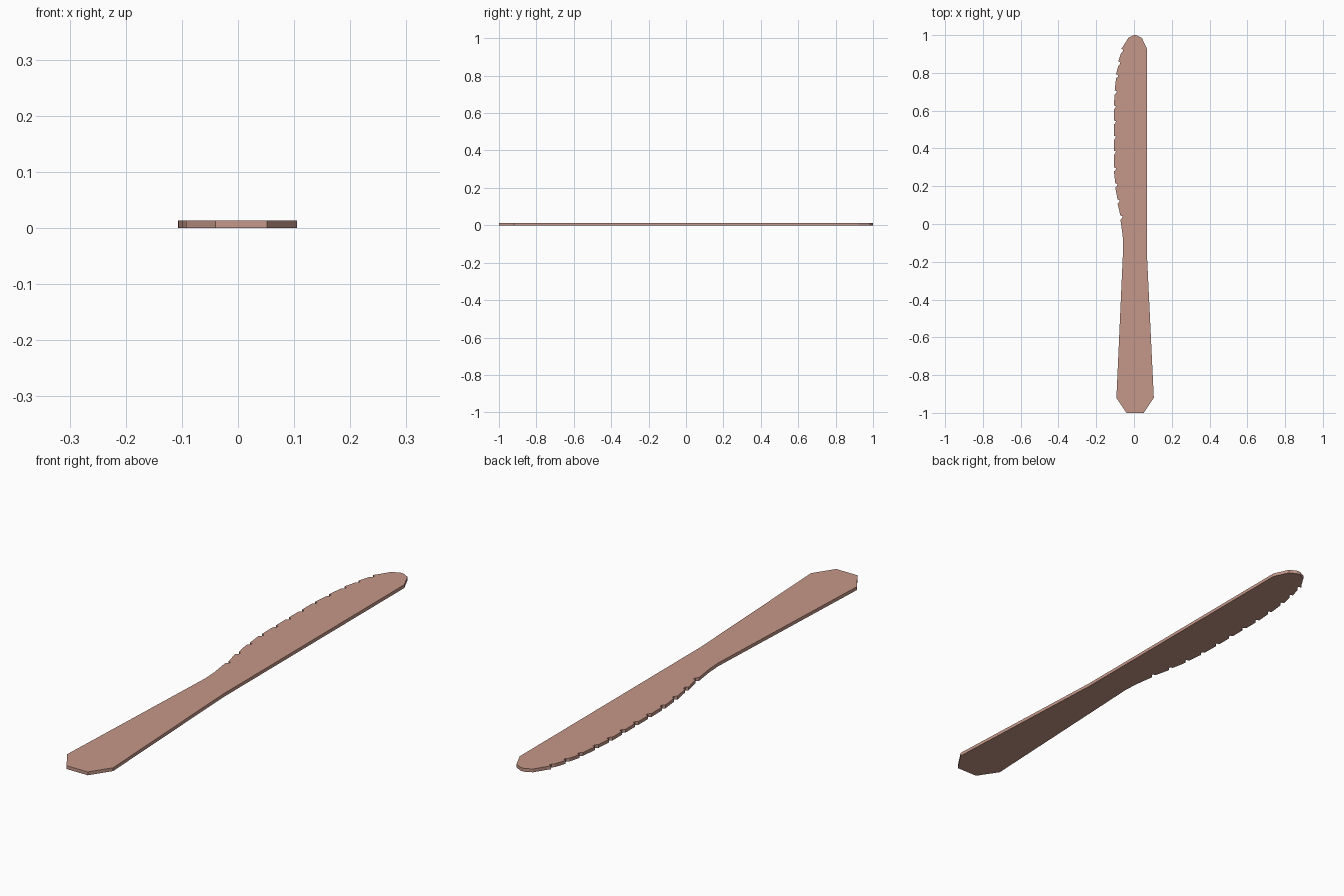
import bpy, bmesh

if "Cube" in bpy.data.objects:
    bpy.data.objects.remove(bpy.data.objects["Cube"])

THICK = 0.013

# blade spine, rounded tip and handle butt (counter-clockwise, from the butt)
outline = [(-0.04, -1.0), (0.052, -1.0), (0.105, -0.92), (0.07, -0.19),
           (0.07, 0.925), (0.042, 0.985), (0.015, 0.999), (0.0, 1.0),
           (-0.03, 0.985), (-0.058, 0.94)]

# serrated cutting edge: one small notch per tooth, tip to neck
teeth = [(-0.068, 0.92), (-0.083, 0.852), (-0.095, 0.785), (-0.102, 0.70),
         (-0.107, 0.62), (-0.107, 0.54), (-0.107, 0.46), (-0.107, 0.38),
         (-0.106, 0.292), (-0.099, 0.207), (-0.087, 0.122), (-0.072, 0.037)]
for x, y in teeth:
    outline += [(x, y + 0.008), (x + 0.011, y + 0.004),
                (x + 0.009, y - 0.006), (x, y - 0.014)]

# narrow neck and flared handle
outline += [(-0.06, -0.06), (-0.057, -0.12), (-0.093, -0.92)]

# extrude the flat profile upward
bm = bmesh.new()
face = bm.faces.new([bm.verts.new((x, y, 0)) for x, y in outline])
ext = bmesh.ops.extrude_face_region(bm, geom=[face])
top = [g for g in ext["geom"] if isinstance(g, bmesh.types.BMVert)]
bmesh.ops.translate(bm, vec=(0, 0, THICK), verts=top)
bmesh.ops.recalc_face_normals(bm, faces=bm.faces[:])

mesh = bpy.data.meshes.new("knife")
bm.to_mesh(mesh)
bm.free()
knife = bpy.data.objects.new("knife", mesh)
bpy.context.collection.objects.link(knife)

# muted terracotta colour
mat = bpy.data.materials.new("terracotta")
mat.diffuse_color = (0.56, 0.31, 0.25, 1)
mat.use_nodes = True
mat.node_tree.nodes["Principled BSDF"].inputs["Base Color"].default_value = mat.diffuse_color
mesh.materials.append(mat)
